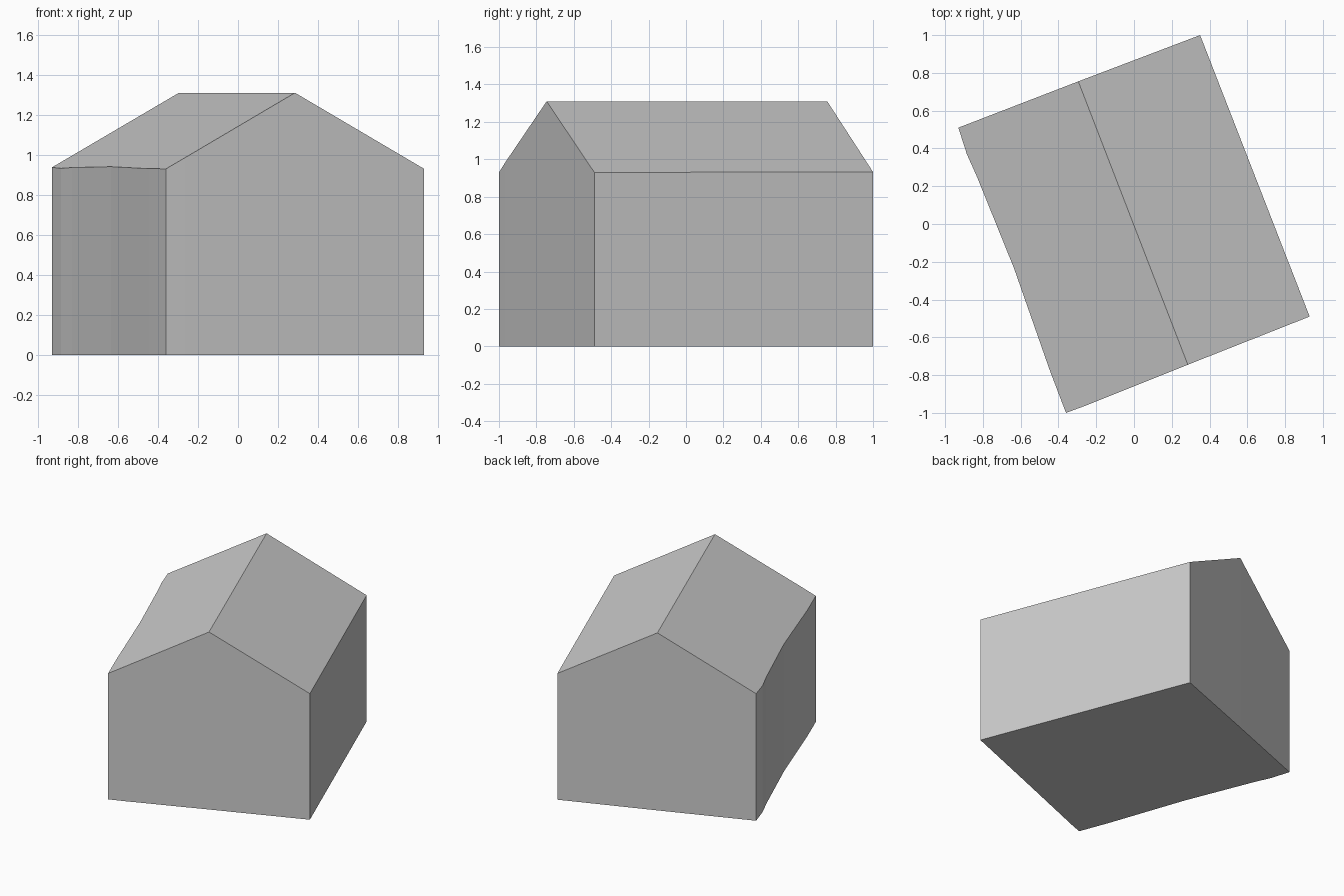
import bpy
import bmesh
from mathutils import Vector

cube = bpy.data.objects.get("Cube")
if cube:
    bpy.data.objects.remove(cube, do_unlink=True)

EAVE, RIDGE = 0.93, 1.31

# Footprint, counter-clockwise from the front ridge end
right_side = [(0.285, -0.745), (0.93, -0.49), (0.35, 1.0), (-0.295, 0.755)]
left_side = [(-0.93, 0.51), (-0.885, 0.37), (-0.83, 0.247), (-0.635, -0.235),
             (-0.444, -0.78), (-0.36, -1.0), (-0.265, -0.965)]
outline = [Vector(p) for p in right_side + left_side]

# Roof height falls evenly with distance from the ridge line
ridge_start, ridge_end = outline[0], outline[len(right_side) - 1]
along = (ridge_end - ridge_start).normalized()
across = Vector((along.y, -along.x))
half_width = (outline[1] - ridge_start).dot(across)


def roof_height(p):
    return RIDGE - (RIDGE - EAVE) * abs((p - ridge_start).dot(across)) / half_width


# Grey plaster
grey = bpy.data.materials.new("plain grey")
grey.use_nodes = True
colour = (0.6, 0.6, 0.6, 1)
grey.diffuse_color = colour
shader = next(n for n in grey.node_tree.nodes if n.type == "BSDF_PRINCIPLED")
shader.inputs["Base Color"].default_value = colour

# Walls, floor and the two roof slopes
bm = bmesh.new()
floor = [bm.verts.new((p.x, p.y, 0)) for p in outline]
top = [bm.verts.new((p.x, p.y, roof_height(p))) for p in outline]
count, split = len(outline), len(right_side)
bm.faces.new(floor[::-1])
bm.faces.new(top[:split])
bm.faces.new(top[split - 1:] + top[:1])
for i in range(count):
    j = (i + 1) % count
    bm.faces.new((floor[i], floor[j], top[j], top[i]))
bmesh.ops.recalc_face_normals(bm, faces=bm.faces)

mesh = bpy.data.meshes.new("gabled_house")
bm.to_mesh(mesh)
bm.free()
mesh.materials.append(grey)
house = bpy.data.objects.new("gabled_house", mesh)
bpy.context.collection.objects.link(house)
